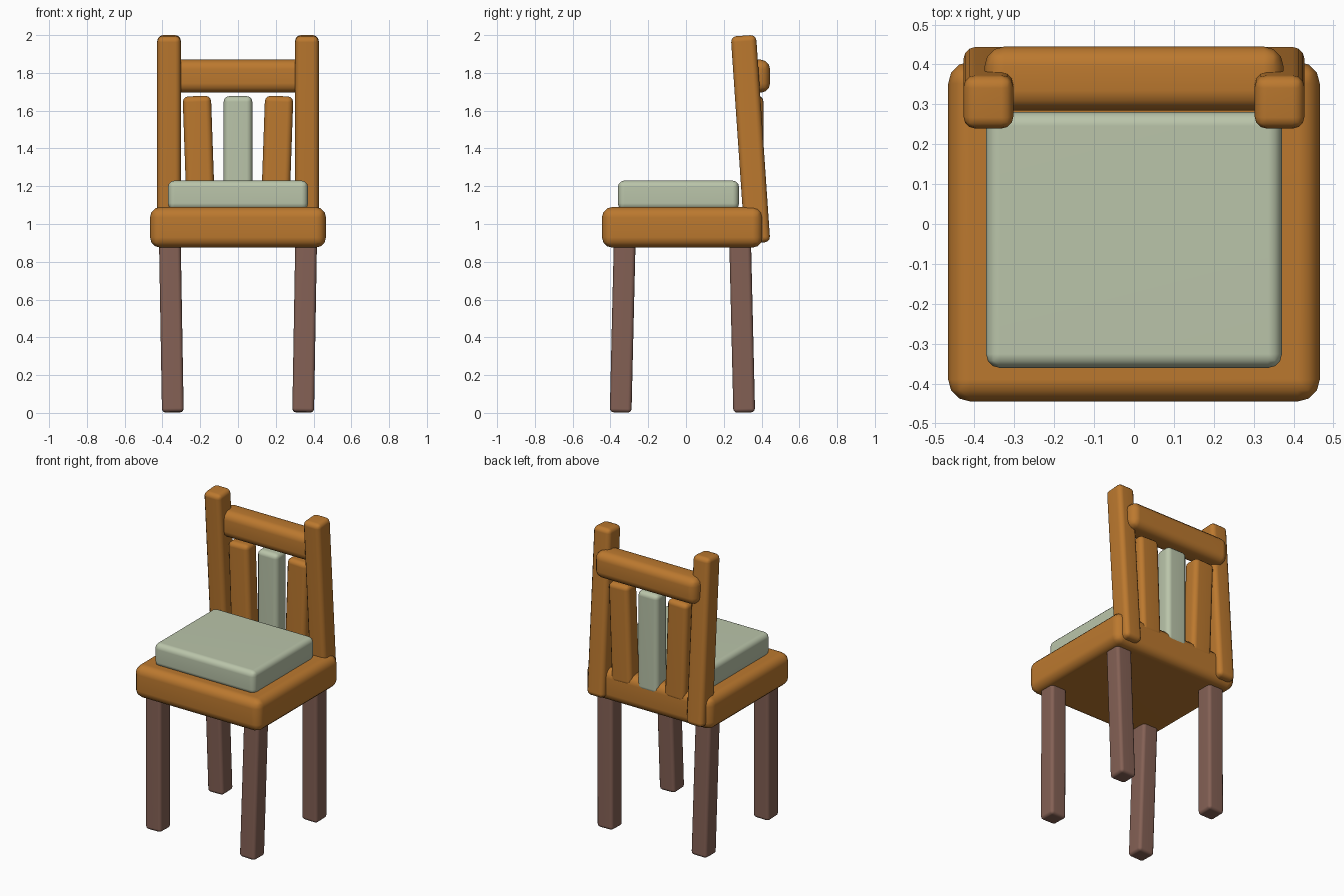
import bpy, bmesh, math
from mathutils import Matrix, Vector, Euler

if "Cube" in bpy.data.objects:
    bpy.data.objects.remove(bpy.data.objects["Cube"])


def material(name, rgb):
    m = bpy.data.materials.new(name)
    m.diffuse_color = (*rgb, 1)
    m.use_nodes = True
    m.node_tree.nodes["Principled BSDF"].inputs["Base Color"].default_value = m.diffuse_color
    return m


WOOD = material("orange wood", (0.50, 0.19, 0.028))
GREEN = material("sage green", (0.49, 0.555, 0.40))
BROWN = material("dark brown", (0.23, 0.118, 0.09))


def bar(name, size, bottom, top, mat, bevel, segments=3):
    """Rounded box whose long z axis runs from bottom centre to top centre."""
    a, b = Vector(bottom), Vector(top)
    d = b - a
    rot = Euler((-math.atan2(d.y, d.z), math.atan2(d.x, d.z), 0)).to_matrix().to_4x4()
    bm = bmesh.new()
    bmesh.ops.create_cube(bm, size=1)
    bmesh.ops.scale(bm, vec=(size[0], size[1], d.length), verts=bm.verts)
    bmesh.ops.bevel(bm, geom=bm.edges[:], offset=bevel, segments=segments,
                    profile=0.5, affect='EDGES')
    bmesh.ops.transform(bm, matrix=Matrix.Translation((a + b) / 2) @ rot, verts=bm.verts)
    for f in bm.faces:
        f.smooth = True
    me = bpy.data.meshes.new(name)
    bm.to_mesh(me)
    bm.free()
    me.materials.append(mat)
    ob = bpy.data.objects.new(name, me)
    bpy.context.collection.objects.link(ob)
    # keep the flat faces flat and the rounded edges soft
    mod = ob.modifiers.new("weighted normals", 'WEIGHTED_NORMAL')
    mod.keep_sharp = True
    return ob


# Seat slab and cushion
bar("seat", (0.932, 0.852), (0, -0.019, 0.875), (0, -0.019, 1.09), WOOD, 0.055)
bar("cushion", (0.742, 0.642), (0, -0.04, 1.075), (0, -0.04, 1.23), GREEN, 0.035)

for s, side in ((-1, "left"), (1, "right")):
    # Legs, slightly leaning
    bar(f"{side}_front_leg", (0.115, 0.115), (s * 0.345, -0.346, 0.003),
        (s * 0.361, -0.324, 0.93), BROWN, 0.02)
    bar(f"{side}_rear_leg", (0.115, 0.115), (s * 0.345, 0.308, 0.003),
        (s * 0.361, 0.286, 0.93), BROWN, 0.02)
    # Back posts, leaning forward at the top
    bar(f"{side}_back_post", (0.125, 0.134), (s * 0.365, 0.379, 0.90),
        (s * 0.365, 0.304, 1.997), WOOD, 0.03)
    # Outer slats
    bar(f"{side}_outer_slat", (0.15, 0.11), (s * 0.195, 0.355, 1.02),
        (s * 0.218, 0.355, 1.677), WOOD, 0.03)

# Middle slat and top rail
bar("middle_slat", (0.152, 0.11), (0, 0.355, 1.02), (0, 0.355, 1.677), GREEN, 0.03)
bar("top_rail", (0.75, 0.16), (0, 0.365, 1.695), (0, 0.365, 1.87), WOOD, 0.05)
